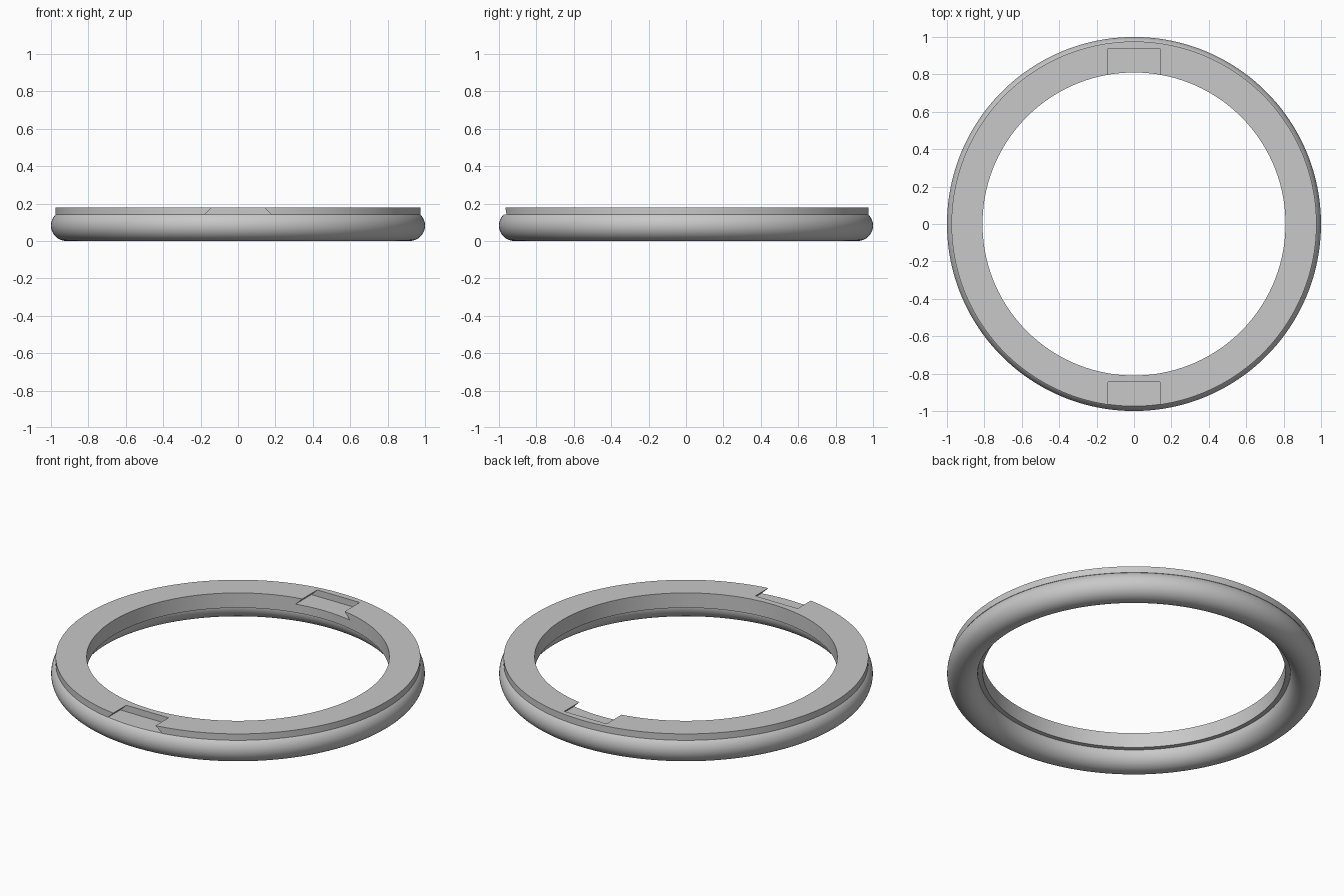
import bpy
import bmesh
from math import asin, cos, sin, pi, radians

if "Cube" in bpy.data.objects:
    bpy.data.objects.remove(bpy.data.objects["Cube"])

grey = bpy.data.materials.new("light grey")
grey.use_nodes = True
grey.diffuse_color = (0.58, 0.58, 0.58, 1)
grey.node_tree.nodes["Principled BSDF"].inputs["Base Color"].default_value = (0.58, 0.58, 0.58, 1)

TOP, FLOOR, LEDGE = 0.18, 0.142, 0.092
INNER, OUTER = 0.81, 0.976
TUBE, TUBE_R = 0.918, 0.082


def make_object(name, bm):
    bmesh.ops.recalc_face_normals(bm, faces=bm.faces)
    mesh = bpy.data.meshes.new(name)
    bm.to_mesh(mesh)
    bm.free()
    mesh.materials.append(grey)
    obj = bpy.data.objects.new(name, mesh)
    bpy.context.collection.objects.link(obj)
    return obj


# Ring: a flat collar above a round tube, revolved as one cross-section
start = asin((FLOOR - TUBE_R) / TUBE_R)
end = -pi - asin((LEDGE - TUBE_R) / TUBE_R)
profile = [(INNER, TOP), (OUTER, TOP), (OUTER, FLOOR)]
steps = 32
for i in range(steps + 1):
    a = start + (end - start) * i / steps
    profile.append((TUBE + TUBE_R * cos(a), TUBE_R + TUBE_R * sin(a)))
profile.append((INNER, LEDGE))

bm = bmesh.new()
verts = [bm.verts.new((r, 0, z)) for r, z in profile]
edges = [bm.edges.new((v, verts[i - 1])) for i, v in enumerate(verts)]
bmesh.ops.spin(bm, geom=verts + edges, cent=(0, 0, 0), axis=(0, 0, 1),
               angle=2 * pi, steps=192, use_merge=True)
bmesh.ops.remove_doubles(bm, verts=bm.verts, dist=1e-5)
ring = make_object("ring", bm)


# Dovetail notches: one open to the outside at the front, one to the inside at the back
def cut_dovetail(name, y0, y1):
    slope = (0.177 - 0.138) / (TOP - FLOOR)
    high = TOP + 0.02
    half_top = 0.138 - slope * (high - TOP)
    section = [(-0.177, FLOOR), (0.177, FLOOR), (half_top, high), (-half_top, high)]
    bm = bmesh.new()
    face = bm.faces.new([bm.verts.new((x, y0, z)) for x, z in section])
    out = bmesh.ops.extrude_face_region(bm, geom=[face])
    moved = [g for g in out["geom"] if isinstance(g, bmesh.types.BMVert)]
    bmesh.ops.translate(bm, verts=moved, vec=(0, y1 - y0, 0))
    if len(bm.faces) < 6:
        bmesh.ops.holes_fill(bm, edges=bm.edges)
    cutter = make_object(name, bm)
    cutter.hide_render = True
    mod = ring.modifiers.new(name, "BOOLEAN")
    mod.operation = "DIFFERENCE"
    mod.solver = "EXACT"
    mod.object = cutter
    bpy.ops.object.modifier_apply(modifier=mod.name)
    bpy.data.objects.remove(cutter)


bpy.ops.object.select_all(action="DESELECT")
ring.select_set(True)
bpy.context.view_layer.objects.active = ring
cut_dovetail("front_notch", -1.1, -0.845)
cut_dovetail("back_notch", 0.7, 0.938)
bpy.ops.object.shade_smooth_by_angle(angle=radians(30))
